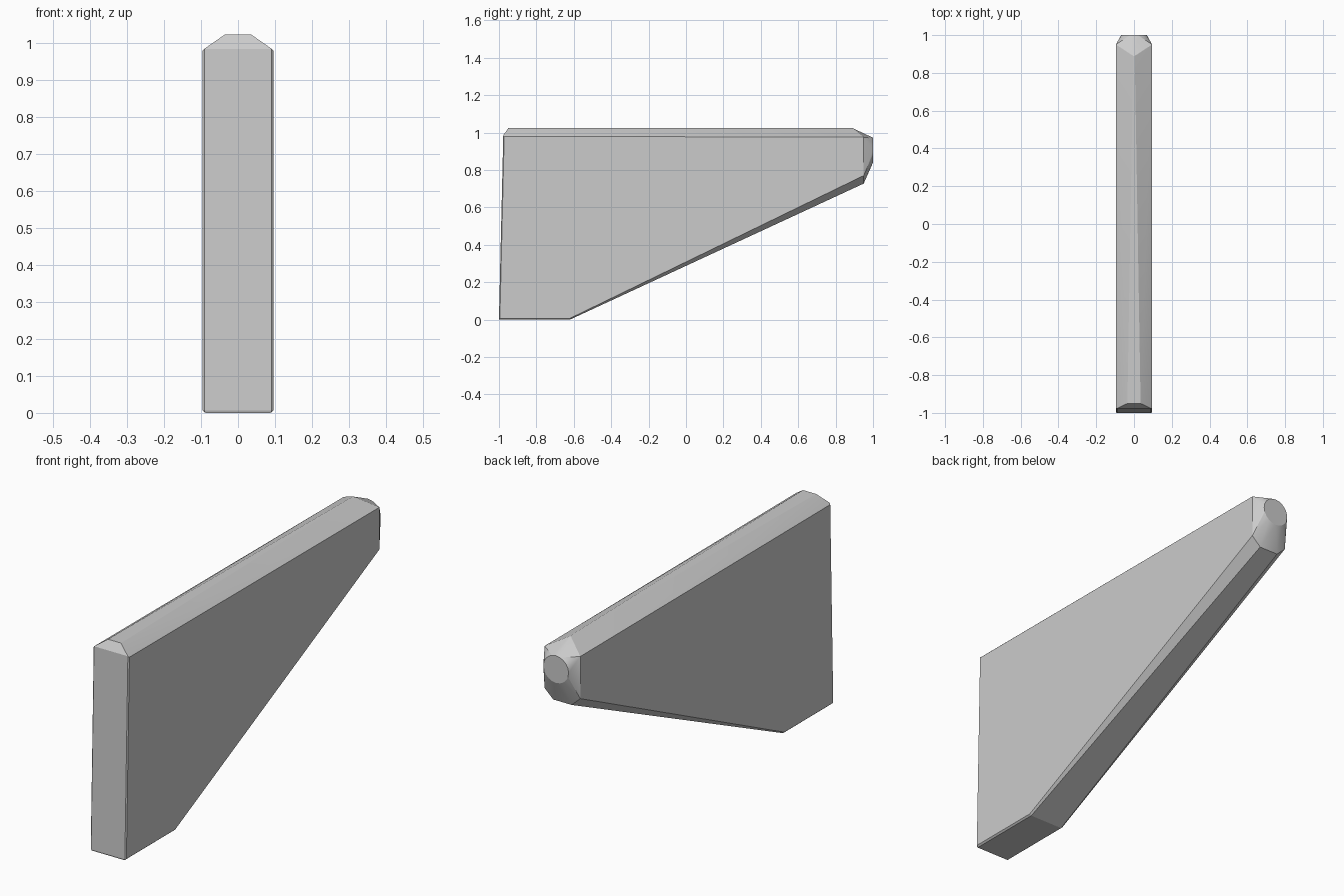
import bpy, bmesh
from math import cos, sin, tau

if "Cube" in bpy.data.objects:
    bpy.data.objects.remove(bpy.data.objects["Cube"])

# Half of the slab's key corners (x, y, z); mirrored across x = 0
half = [
    # front face, then the slightly eased side edges
    (0.091, -1.0, 0.006), (0.088, -0.998, 0.0), (0.096, -0.995, 0.007),
    (0.091, -0.977, 0.985), (0.096, -0.972, 0.98),
    # foot and sloping underside
    (0.088, -0.62, 0.0), (0.096, -0.62, 0.007),
    (0.096, 0.95, 0.77), (0.05, 0.95, 0.727),
    # upper back corner and chamfered top, narrowing to a ridge
    (0.096, 0.95, 0.975), (0.035, -0.95, 1.024),
    (0.004, 0.89, 1.024),
]

bm = bmesh.new()
for x, y, z in half:
    for s in (-1, 1):
        bm.verts.new((s * x, y, z))

# Round blunt tip at the back
sides = 20
for i in range(sides):
    a = tau * i / sides
    bm.verts.new((0.068 * cos(a), 1.0, 0.906 + 0.066 * sin(a)))

# Wrap the corners into one convex solid and merge coplanar triangles
res = bmesh.ops.convex_hull(bm, input=bm.verts[:])
loose = [v for v in bm.verts if not v.link_faces]
bmesh.ops.delete(bm, geom=loose, context='VERTS')
bmesh.ops.dissolve_limit(bm, angle_limit=0.01, verts=bm.verts[:], edges=bm.edges[:])
bmesh.ops.recalc_face_normals(bm, faces=bm.faces[:])

mesh = bpy.data.meshes.new("tapered_slab")
bm.to_mesh(mesh)
bm.free()
slab = bpy.data.objects.new("tapered_slab", mesh)
bpy.context.collection.objects.link(slab)

# Soft shading across shallow edges only
bpy.context.view_layer.objects.active = slab
slab.select_set(True)
bpy.ops.object.shade_smooth_by_angle(angle=0.3)
